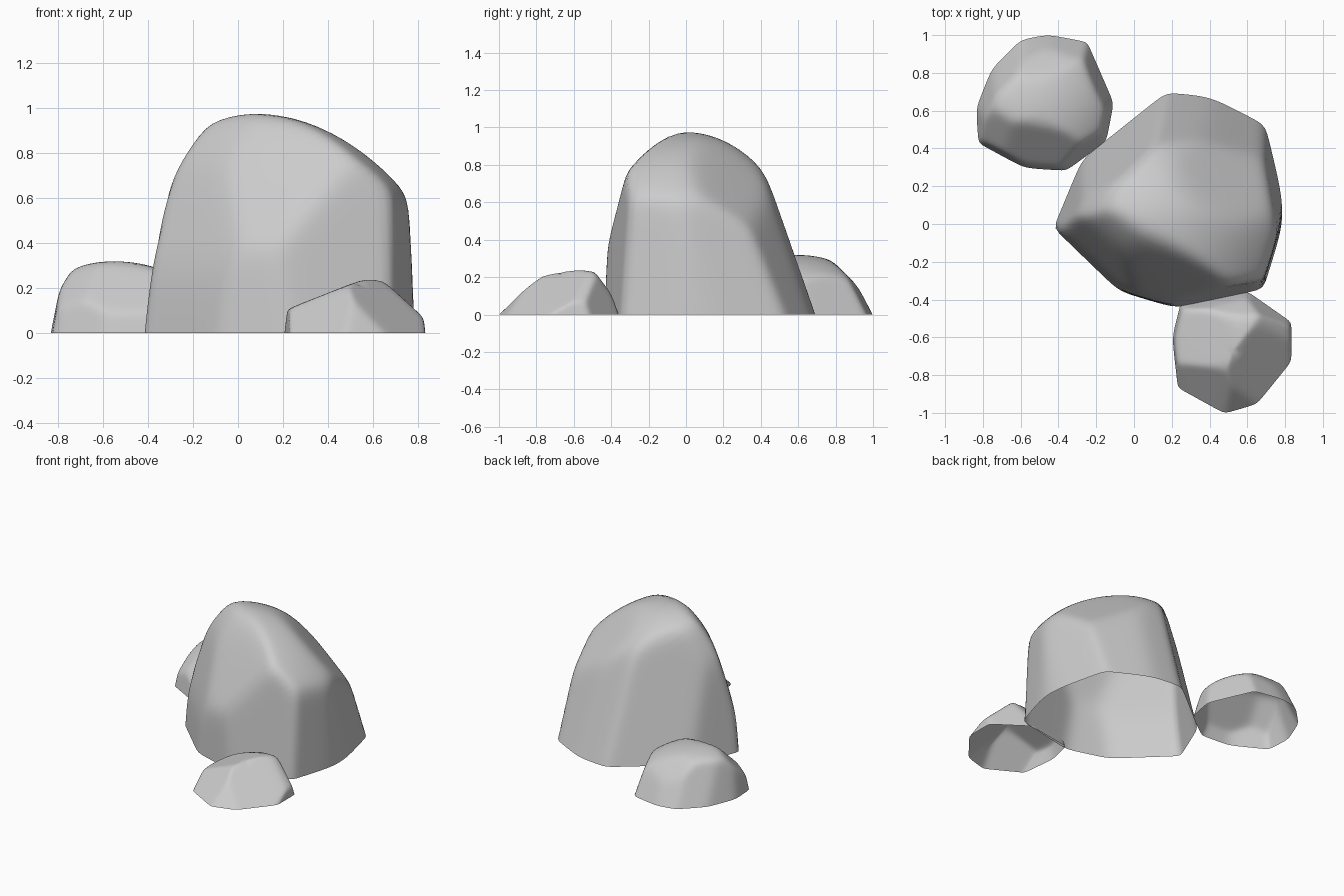
import bpy
import bmesh
from math import sin, cos, pi, hypot

SEGS, RINGS, SHARP = 128, 40, 40


def rock(name, centre, top, dome, facets):
    """Open-bottomed boulder: a leaning dome softly cut by sloping facets.
    top = summit point, dome = half widths (x, y behind, y in front),
    facets = base line x1, y1, x2, y2 and inward lean per unit height."""
    cx, cy = centre
    height = top[2]
    lean_x, lean_y = (cx - top[0]) / height, (cy - top[1]) / height
    planes = []
    for x1, y1, x2, y2, lean in facets:
        length = hypot(x2 - x1, y2 - y1)
        nx, ny = (y2 - y1) / length, (x1 - x2) / length
        reach = nx * (x1 - cx) + ny * (y1 - cy)
        if reach < 0:
            nx, ny, reach = -nx, -ny, -reach
        planes.append((nx / reach, ny / reach, lean / reach))

    def surface(x, y, z):
        u, v = x + lean_x * z, y + lean_y * z
        b = dome[1] if v > 0 else dome[2]
        total = ((u / dome[0]) ** 2 + (v / b) ** 2 + (z / height) ** 2) ** (SHARP / 2)
        for px, py, pz in planes:
            total += max(px * x + py * y + pz * z, 0) ** SHARP
        r = total ** (-1 / SHARP)
        return (cx + x * r * 1.01, cy + y * r * 1.01, z * r)

    bm = bmesh.new()
    rings = []
    for i in range(RINGS):
        t = pi / 2 * i / RINGS
        rings.append([bm.verts.new(surface(cos(t) * cos(2 * pi * j / SEGS),
                                           cos(t) * sin(2 * pi * j / SEGS),
                                           height * sin(t)))
                      for j in range(SEGS)])
    tip = bm.verts.new(surface(0, 0, height))
    for low, high in zip(rings, rings[1:]):
        for j in range(SEGS):
            k = (j + 1) % SEGS
            bm.faces.new((low[j], low[k], high[k], high[j]))
    for j in range(SEGS):
        bm.faces.new((rings[-1][j], rings[-1][(j + 1) % SEGS], tip))
    for f in bm.faces:
        f.smooth = True
    mesh = bpy.data.meshes.new(name)
    bm.to_mesh(mesh)
    bm.free()
    obj = bpy.data.objects.new(name, mesh)
    bpy.context.collection.objects.link(obj)
    return obj


# Large central boulder
rock("large_boulder", (0.2, 0.1), (0.07, 0.0, 0.975), (0.81, 0.64, 1.0), [
    (-0.42, -0.02, -0.12, -0.31, 0.05),   # front left, three steps inward
    (-0.46, -0.07, -0.16, -0.36, 0.28),
    (-0.70, -0.297, -0.40, -0.587, 0.70),
    (-0.05, -0.36, 0.22, -0.44, 0.01),    # front foot
    (-0.10, -0.53, 0.17, -0.61, 0.48),    # upper front slope
    (-0.183, -0.808, 0.087, -0.888, 0.80),
    (0.22, -0.44, 0.68, -0.34, 0.07),     # front right
    (0.68, -0.34, 0.78, -0.02, 0.02),
    (0.785, -0.10, 0.785, 0.15, 0.0),     # right
    (0.78, 0.15, 0.69, 0.52, 0.10),
    (1.00, 0.612, 0.612, 1.00, 0.90),     # rear slope of the roof
    (0.69, 0.52, 0.40, 0.67, 0.35),       # back right
    (0.40, 0.67, 0.17, 0.69, 0.35),       # back
    (0.17, 0.69, -0.27, 0.34, 0.23),      # back left
    (-0.27, 0.34, -0.42, -0.02, 0.12),    # left
    (-0.548, 0.34, -0.698, -0.02, 0.50),
])

# Small rock at the back left
rock("back_left_rock", (-0.47, 0.64), (-0.55, 0.60, 0.318), (0.43, 0.42, 0.46), [
    (-0.82, 0.43, -0.58, 0.30, 0.15),
    (-0.58, 0.30, -0.36, 0.285, 0.15),
    (-0.70, 0.235, -0.30, 0.20, 1.00),    # upper front slope
    (-0.895, 0.40, -0.40, -0.095, 0.90),
    (-0.36, 0.285, -0.15, 0.44, 0.30),
    (-0.15, 0.44, -0.115, 0.62, 0.20),
    (-0.115, 0.65, -0.25, 0.96, 0.30),
    (-0.25, 0.96, -0.46, 1.00, 0.50),     # back
    (-0.46, 1.00, -0.60, 0.97, 0.50),
    (-0.60, 1.07, -0.30, 1.07, 1.00),     # upper back slope
    (-0.60, 0.97, -0.75, 0.82, 0.40),
    (-0.75, 0.82, -0.83, 0.62, 0.25),
    (-0.835, 0.65, -0.82, 0.43, 0.18),    # left
    (-0.94, 0.80, -0.94, 0.40, 0.70),
])

# Small rock at the front right
rock("front_right_rock", (0.52, -0.67), (0.60, -0.60, 0.237), (0.38, 0.42, 0.42), [
    (0.205, -0.60, 0.235, -0.865, 0.10),  # left
    (-0.0425, -0.90, -0.0425, -0.40, 2.5),  # sloping top
    (0.235, -0.865, 0.48, -1.00, 1.00),   # front
    (0.48, -1.00, 0.65, -0.95, 0.90),
    (0.65, -0.95, 0.82, -0.74, 1.15),     # front right
    (0.83, -0.74, 0.83, -0.55, 0.10),     # right
    (0.897, -0.90, 0.897, -0.30, 1.08),   # right shoulder
    (0.80, -0.50, 0.60, -0.36, 0.30),     # back
    (0.60, -0.36, 0.25, -0.42, 0.30),
    (0.80, -0.31, 0.30, -0.33, 0.75),     # upper back slope
    (0.25, -0.42, 0.205, -0.60, 0.15),
])
